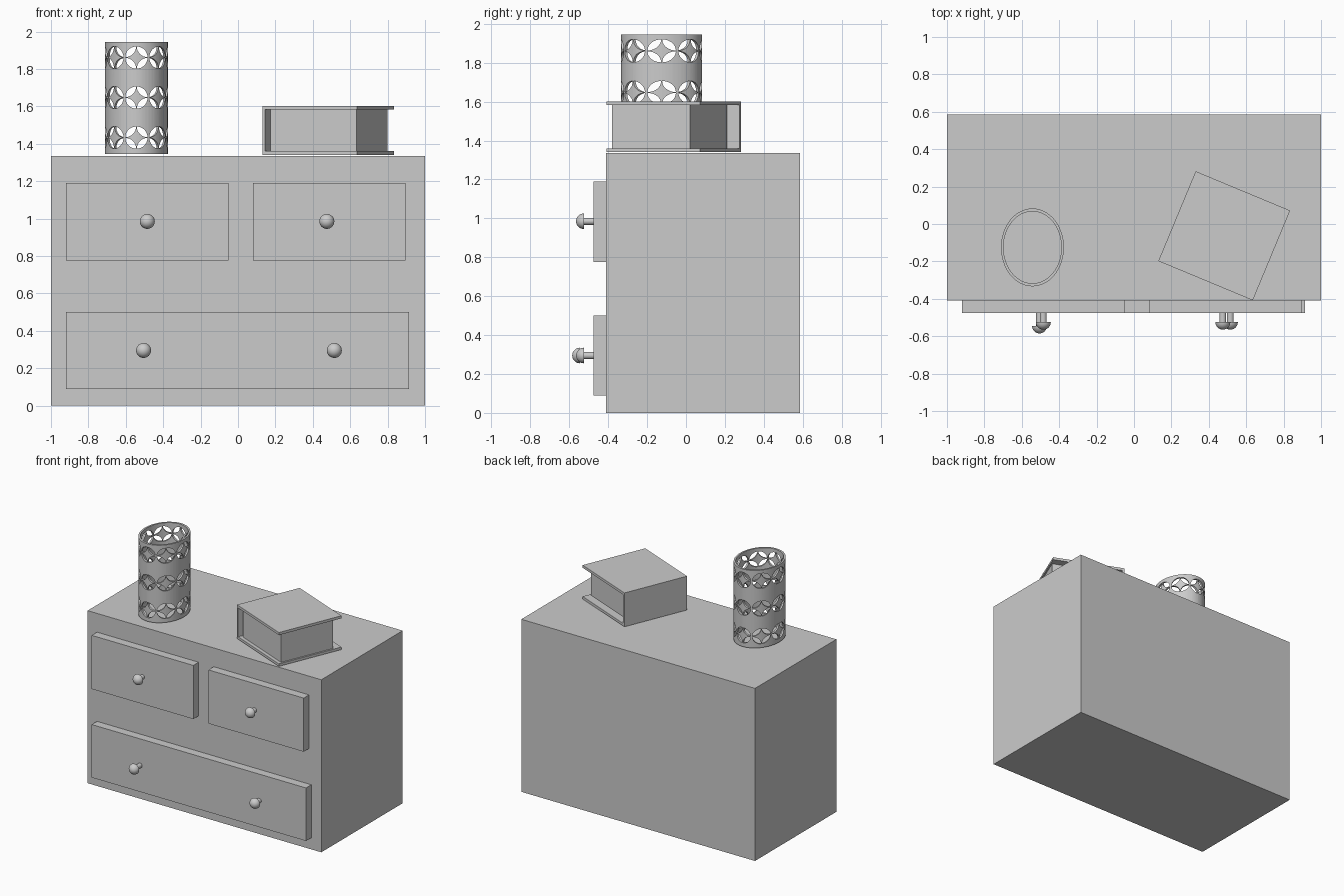
import bpy, bmesh
from math import sin, cos, pi, radians
from mathutils import Matrix, Vector

if "Cube" in bpy.data.objects:
    bpy.data.objects.remove(bpy.data.objects["Cube"])


def finish(name, bm, smooth=False):
    bmesh.ops.recalc_face_normals(bm, faces=bm.faces[:])
    mesh = bpy.data.meshes.new(name)
    bm.to_mesh(mesh)
    bm.free()
    ob = bpy.data.objects.new(name, mesh)
    bpy.context.collection.objects.link(ob)
    if smooth:
        shade(ob)
    return ob


def shade(ob):
    bpy.ops.object.select_all(action='DESELECT')
    ob.select_set(True)
    bpy.context.view_layer.objects.active = ob
    bpy.ops.object.shade_smooth_by_angle(angle=radians(35))


def box(name, lo, hi, matrix=Matrix()):
    bm = bmesh.new()
    bmesh.ops.create_cube(bm, size=1)
    lo, hi = Vector(lo), Vector(hi)
    bmesh.ops.scale(bm, vec=hi - lo, verts=bm.verts[:])
    bmesh.ops.translate(bm, vec=(lo + hi) / 2, verts=bm.verts[:])
    bm.transform(matrix)
    return finish(name, bm)


def lathe(profile, steps, matrix, closed=False):
    """Spin an (r, height) profile around z, then move it into place."""
    bm = bmesh.new()
    vs = [bm.verts.new((r, 0, h)) for r, h in profile]
    es = [bm.edges.new(p) for p in zip(vs, vs[1:])]
    if closed:
        es.append(bm.edges.new((vs[-1], vs[0])))
    bmesh.ops.spin(bm, geom=vs + es, cent=(0, 0, 0), axis=(0, 0, 1),
                   angle=2 * pi, steps=steps)
    bmesh.ops.remove_doubles(bm, verts=bm.verts[:], dist=1e-5)
    bm.transform(matrix)
    return bm


# Chest body and drawer fronts
box("chest_body", (-1, -0.41, 0), (1, 0.585, 1.335))
for name, x0, x1, z0, z1 in [("drawer_upper_left", -0.92, -0.05, 0.775, 1.19),
                             ("drawer_upper_right", 0.08, 0.895, 0.775, 1.19),
                             ("drawer_lower", -0.92, 0.915, 0.09, 0.50)]:
    box(name, (x0, -0.475, z0), (x1, -0.41, z1))

# Domed knobs on short stems; the lower left one is pulled out a little
for name, x, z, stem in [("knob_upper_left", -0.485, 0.985, 0.05),
                         ("knob_upper_right", 0.475, 0.985, 0.05),
                         ("knob_lower_left", -0.505, 0.295, 0.07),
                         ("knob_lower_right", 0.515, 0.295, 0.05)]:
    dome = [(0.04 * cos(i * pi / 16), stem + 0.04 * sin(i * pi / 16)) for i in range(9)]
    place = Matrix.Translation((x, -0.475, z)) @ Matrix.Rotation(pi / 2, 4, 'X')
    finish(name, lathe([(0.018, -0.005), (0.018, stem)] + dome, 32, place), True)

# Oval pierced holder
R, WALL, Z0, Z1 = 0.168, 0.013, 1.345, 1.945
oval = Matrix.Translation((-0.543, -0.125, 0)) @ Matrix.Diagonal((1, 1.24, 1, 1))
ring = [(R, Z0), (R, Z1), (R - WALL, Z1), (R - WALL, Z0)]
holder = finish("pierced_holder", lathe(ring, 64, oval, closed=True))

# Petal-shaped cutters: four lenses form each round motif
r, n = 0.061, 8
arc = [i * pi / 2 / n for i in range(n + 1)]
lens = [Vector((r * cos(a), r * sin(a))) for a in arc]
lens += [Vector((r - r * sin(a), r - r * cos(a))) for a in reversed(arc[1:-1])]
mid = Vector((r / 2, r / 2))
lens = [mid + (p - mid) * 0.93 for p in lens]
bm = bmesh.new()
for row in (1.433, 1.647, 1.861):
    for col in range(8):
        spin = oval @ Matrix.Rotation(col * pi / 4, 4, 'Z')
        for k in range(4):
            pts = [Matrix.Rotation(k * pi / 2, 2) @ p for p in lens]
            a, b = [[bm.verts.new(spin @ Vector((d, p.x, row + p.y))) for p in pts]
                    for d in (0.11, 0.2)]
            bm.faces.new(a)
            bm.faces.new(b)
            for i in range(len(pts)):
                bm.faces.new((a[i - 1], a[i], b[i], b[i - 1]))
cutter = finish("petal_cutter", bm)
cutter.hide_render = True
mod = holder.modifiers.new("petals", 'BOOLEAN')
mod.operation, mod.solver, mod.object = 'DIFFERENCE', 'EXACT', cutter
bpy.context.view_layer.objects.active = holder
bpy.ops.object.modifier_apply(modifier=mod.name)
bpy.data.objects.remove(cutter)
shade(holder)

# Book lying at an angle: two covers, spine and inset page block
turn = Matrix.Translation((0.13, -0.198, 1.34)) @ Matrix.Rotation(radians(-22.6), 4, 'Z')
box("book_bottom_cover", (0, 0, 0), (0.547, 0.52, 0.02), turn)
box("book_top_cover", (0, 0, 0.242), (0.547, 0.52, 0.262), turn)
box("book_spine", (0, 0, 0.02), (0.015, 0.52, 0.242), turn)
box("book_pages", (0.037, 0.026, 0.02), (0.535, 0.459, 0.242), turn)
